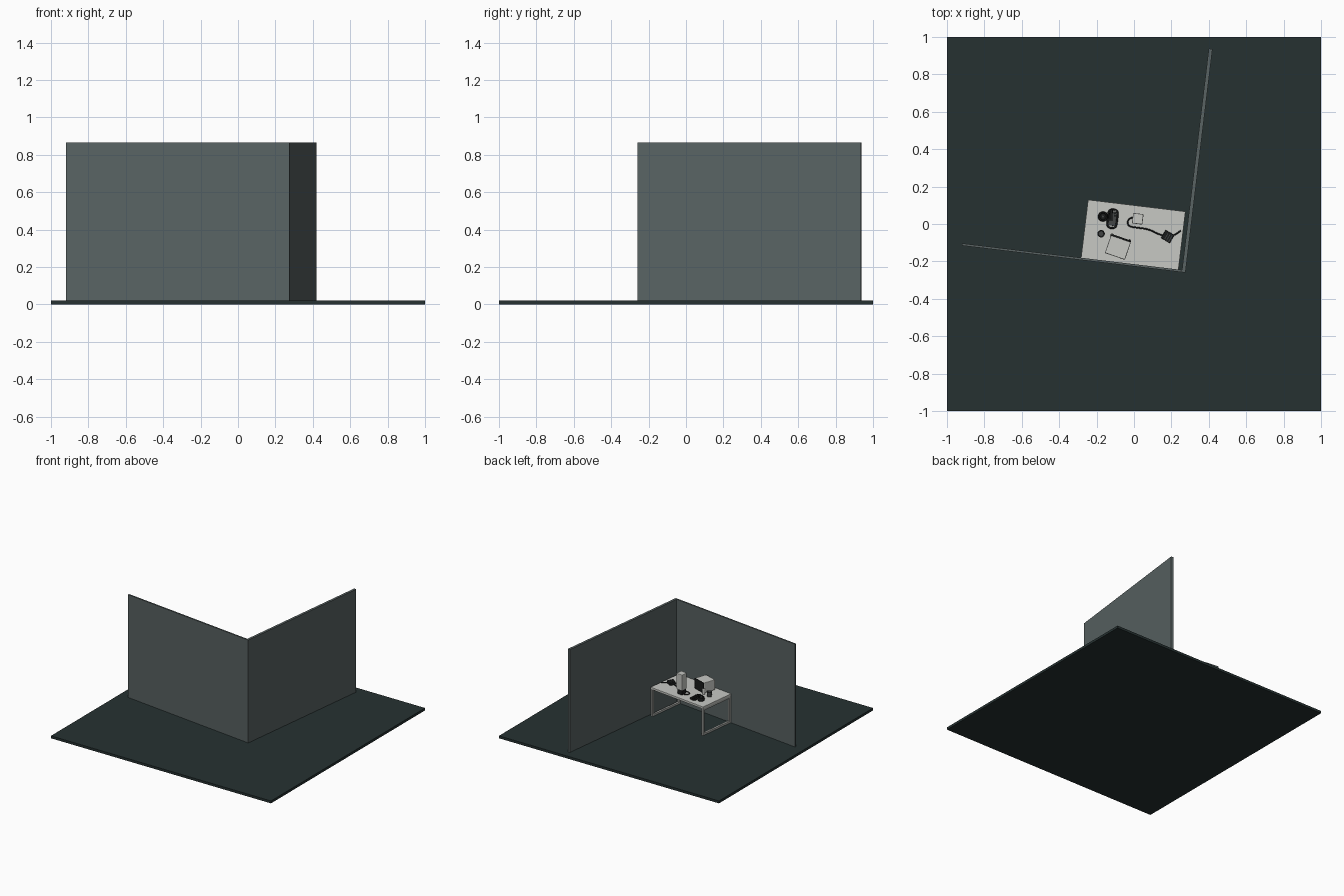
import bpy, bmesh, math
from mathutils import Matrix, Vector

if "Cube" in bpy.data.objects:
    bpy.data.objects.remove(bpy.data.objects["Cube"])

A = math.radians(-6.9)                       # room is turned on the floor slab
U = Vector((math.cos(A), math.sin(A), 0))
V = Vector((-math.sin(A), math.cos(A), 0))
H = 0.258                                    # table top height


def mat(name, r, g, b):
    m = bpy.data.materials.new(name)
    m.diffuse_color = (r, g, b, 1)
    m.use_nodes = True
    m.node_tree.nodes["Principled BSDF"].inputs["Base Color"].default_value = m.diffuse_color
    return m


FLOOR = mat("dark_teal_floor", 0.019, 0.031, 0.031)
WALL = mat("grey_wall", 0.1, 0.125, 0.125)
WHITE = mat("off_white", 0.57, 0.58, 0.55)
STEEL = mat("pale_steel", 0.42, 0.43, 0.41)
BLACK = mat("black_plastic", 0.01, 0.011, 0.011)
GREY = mat("dark_grey", 0.055, 0.06, 0.06)


def finish(name, bm, m, loc=(0, 0, 0), rot=0.0):
    me = bpy.data.meshes.new(name)
    bmesh.ops.recalc_face_normals(bm, faces=bm.faces)
    bm.to_mesh(me)
    bm.free()
    me.materials.append(m)
    ob = bpy.data.objects.new(name, me)
    ob.location = loc
    ob.rotation_euler.z = rot
    bpy.context.collection.objects.link(ob)
    return ob


def box(name, loc, size, m, rot=A, bevel=0):
    bm = bmesh.new()
    bmesh.ops.create_cube(bm, size=1, matrix=Matrix.Diagonal((*size, 1)))
    ob = finish(name, bm, m, loc, rot)
    if bevel:
        b = ob.modifiers.new("bevel", "BEVEL")
        b.width, b.segments = bevel, 2
    return ob


def smooth(ob):
    bpy.ops.object.select_all(action="DESELECT")
    ob.select_set(True)
    bpy.context.view_layer.objects.active = ob
    bpy.ops.object.shade_smooth_by_angle()


def lathe(name, profile, loc, m, n=24):
    bm = bmesh.new()
    vs = [bm.verts.new((r, 0, z)) for r, z in profile]
    es = [bm.edges.new(p) for p in zip(vs, vs[1:])]
    bmesh.ops.spin(bm, geom=vs + es, axis=(0, 0, 1), cent=(0, 0, 0),
                   angle=math.tau, steps=n)
    bmesh.ops.remove_doubles(bm, verts=bm.verts, dist=1e-5)
    ob = finish(name, bm, m, loc)
    smooth(ob)
    return ob


def tube(name, pts, r, m, closed=False, loc=(0, 0, 0), rot=0.0, kind="NURBS"):
    cu = bpy.data.curves.new(name, "CURVE")
    cu.dimensions = "3D"
    cu.bevel_depth, cu.bevel_resolution, cu.resolution_u = r, 2, 6
    cu.use_fill_caps = True
    sp = cu.splines.new(kind)
    sp.points.add(len(pts) - 1)
    for p, q in zip(sp.points, pts):
        p.co = (*q, 1)
    sp.use_cyclic_u = closed
    if kind == "NURBS":
        sp.order_u, sp.use_endpoint_u = 3, not closed
    cu.materials.append(m)
    ob = bpy.data.objects.new(name, cu)
    ob.location, ob.rotation_euler.z = loc, rot
    bpy.context.collection.objects.link(ob)
    return ob


# floor slab and the two walls meeting at a corner
box("floor", (0, 0, 0.01), (2, 2, 0.02), FLOOR, 0)
corner = Vector((0.275, -0.26, 0.4425))
box("long_wall", corner - U * 0.602 + V * 0.006, (1.204, 0.012, 0.845), WALL)
box("side_wall", corner - U * 0.01 + V * 0.602, (0.02, 1.204, 0.845), WALL)

# table: top with a closed rectangular leg frame at each end
T = Vector((-0.004, -0.058, 0))
box("table_top", T + Vector((0, 0, H - 0.009)), (0.525, 0.315, 0.018), WHITE, bevel=0.002)
for side, s in (("left", -1), ("right", 1)):
    base = T + U * (s * 0.252)
    for end, e in (("front", -1), ("back", 1)):
        box(f"{side}_{end}_leg", base + V * (e * 0.148) + Vector((0, 0, 0.13)),
            (0.016, 0.016, 0.22), STEEL)
    for bar, z in (("foot", 0.028), ("upper", H - 0.026)):
        box(f"{side}_{bar}_bar", base + Vector((0, 0, z)), (0.016, 0.28, 0.016), STEEL)

# boxy monitor, screen towards the back of the room
R = math.radians(-19)
M = Vector((-0.086, -0.126, H))
mu, mv = Vector((math.cos(R), math.sin(R), 0)), Vector((-math.sin(R), math.cos(R), 0))
box("monitor_case", M + Vector((0, 0, 0.05)), (0.113, 0.1, 0.084), WHITE, R, 0.004)
box("monitor_foot", M + Vector((0, 0, 0.004)), (0.08, 0.075, 0.008), GREY, R)
box("monitor_screen", M + mv * 0.053 + Vector((0, 0, 0.05)), (0.112, 0.01, 0.084), BLACK, R, 0.003)
for i in range(4):
    box(f"monitor_button_{i}", M + mv * 0.059 + mu * (0.046) + Vector((0, 0, 0.022 + i * 0.016)),
        (0.008, 0.006, 0.008), GREY, R)

# tall white unit on a black base
P = Vector((0.02, 0.028, H))
box("unit_base", P + Vector((0, 0, 0.02)), (0.046, 0.046, 0.04), BLACK, A, 0.004)
box("tall_unit", P + Vector((0, 0, 0.105)), (0.056, 0.056, 0.13), WHITE, A, 0.004)

# cable from the unit to the power block and on to the wall
z = H + 0.004
tube("cable", [(0.0, 0.034, z), (-0.03, 0.034, z), (-0.036, -0.012, z), (0.02, -0.02, z),
               (0.08, -0.028, z), (0.13, -0.055, z), (0.18, -0.067, z),
               (0.22, -0.06, z), (0.25, -0.035, z)], 0.004, BLACK)
box("power_block", (0.18, -0.067, H + 0.012), (0.055, 0.05, 0.024), BLACK, math.radians(-30), 0.004)
for i in range(3):
    box(f"power_block_rib_{i}", (0.172 + i * 0.011, -0.067 - i * 0.006, H + 0.025),
        (0.004, 0.04, 0.004), GREY, math.radians(-30))

# white cup and dark pot with thick walls
cup = [(0, 0), (0.017, 0), (0.02, 0.04), (0.0165, 0.04), (0.014, 0.005), (0, 0.005)]
lathe("cup", cup, (-0.176, -0.052, H), GREY)
lathe("pot", [(0, 0), (0.024, 0), (0.027, 0.012), (0.024, 0.026), (0.018, 0.026),
              (0.016, 0.014), (0, 0.014)], (-0.166, 0.04, H), BLACK)
lathe("pot_knob", [(0, 0.014), (0.008, 0.014), (0.008, 0.03), (0, 0.032)], (-0.166, 0.04, H), GREY)
lathe("small_jar", [(0, 0), (0.011, 0), (0.011, 0.04), (0.007, 0.046), (0, 0.046)],
      (-0.118, -0.062, H), WHITE, 16)

# low rounded tray with a small handset on it
w, l = 0.025, 0.05
rim = [(-w, -l, 0), (w, -l, 0), (w, 0, 0), (w, l, 0), (-w, l, 0), (-w, 0, 0)]
tube("tray_rim", rim, 0.005, BLACK, True, (-0.115, 0.028, H + 0.006), A)
box("tray_floor", (-0.115, 0.028, H + 0.003), (0.042, 0.075, 0.006), GREY, A, 0.002)
box("handset", (-0.122, 0.048, H + 0.018), (0.016, 0.06, 0.018), BLACK, math.radians(-2), 0.004)
for i in range(3):
    box(f"handset_key_{i}", (-0.102, 0.045 + i * 0.013, H + 0.012), (0.012, 0.008, 0.012), GREY)
